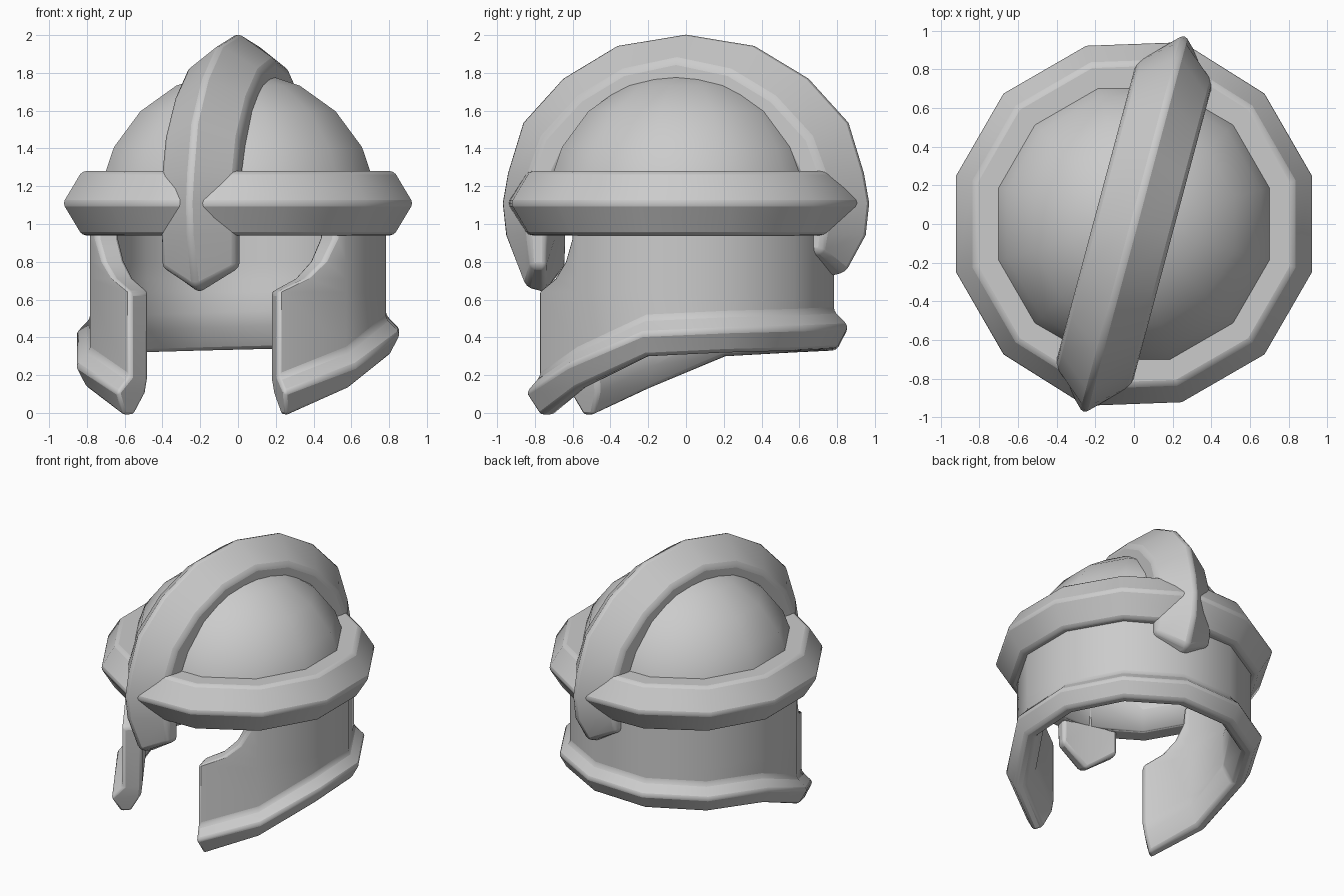
import bpy, bmesh
from math import radians, sin, cos, pi
from mathutils import Matrix

cube = bpy.data.objects.get("Cube")
if cube:
    bpy.data.objects.remove(cube)

steel = bpy.data.materials.new("plain grey steel")
steel.use_nodes = True
grey = (0.6, 0.6, 0.6, 1)
steel.diffuse_color = grey
steel.node_tree.nodes["Principled BSDF"].inputs["Base Color"].default_value = grey

TURN = Matrix.Rotation(radians(-15), 4, 'Z')   # the helmet looks a little to its right


def polar(angle, r, z):
    """Point at an angle in degrees from the front, counted toward +x."""
    a = radians(angle)
    return (r * sin(a), -r * cos(a), z)


def loft(name, sections, closed_path, closed_section, caps=(), bevel=0.0, smooth=40):
    """Skin a list of equal cross-sections; caps are index quads on both ends."""
    bm = bmesh.new()
    rows = [[bm.verts.new(p) for p in s] for s in sections]
    n, m = len(rows), len(rows[0])
    for i in range(n if closed_path else n - 1):
        a, b = rows[i], rows[(i + 1) % n]
        for j in range(m if closed_section else m - 1):
            k = (j + 1) % m
            bm.faces.new((a[j], a[k], b[k], b[j]))
    for quad in caps:
        for row in (rows[0], rows[-1]):
            bm.faces.new([row[q] for q in quad])
    bmesh.ops.remove_doubles(bm, verts=bm.verts, dist=0.0005)
    bmesh.ops.recalc_face_normals(bm, faces=bm.faces)
    bm.transform(TURN)
    mesh = bpy.data.meshes.new(name)
    bm.to_mesh(mesh)
    bm.free()
    mesh.materials.append(steel)
    obj = bpy.data.objects.new(name, mesh)
    bpy.context.collection.objects.link(obj)
    bpy.ops.object.select_all(action='DESELECT')
    obj.select_set(True)
    bpy.context.view_layer.objects.active = obj
    bpy.ops.object.shade_smooth_by_angle(angle=radians(smooth))
    if bevel:
        mod = obj.modifiers.new("soft edges", 'BEVEL')
        mod.width = bevel
        mod.segments = 2
        mod.limit_method = 'ANGLE'
        mod.angle_limit = radians(35)
    return obj


# Twelve-sided dome
latitudes = (-8, 10, 28, 46, 64, 80, 90)
dome = loft("dome", [[polar(30 * i, 0.77 * cos(radians(t)), 1.05 + 0.76 * sin(radians(t)))
                      for t in latitudes] for i in range(12)], True, False)
shell = dome.modifiers.new("thickness", 'SOLIDIFY')
shell.thickness = 0.05
shell.offset = -1

# Ridged brow band around the dome, drawn out slightly where it meets the crest
band = [(0.70, 1.28), (0.855, 1.28), (0.96, 1.11), (0.855, 0.94), (0.72, 0.94)]
loft("brow_band", [[polar(30 * i, r * (1.02 if i % 6 == 0 else 1), z) for r, z in band]
                   for i in range(12)], True, True, bevel=0.02)

# Ridged crest from the nose guard over the top to the nape; (y, z) per half
ridge = [(0, 2.01), (.38, 1.95), (.68, 1.775), (.90, 1.54), (.985, 1.27), (1.015, 1.11),
         (.995, .94), (.88, .66)]
flank = [(0, 1.87), (.29, 1.81), (.53, 1.67), (.73, 1.46), (.81, 1.25), (.81, 1.11),
         (.81, .95), (.80, .77)]
under = [(0, 1.75), (.26, 1.69), (.46, 1.54), (.62, 1.36), (.70, 1.2), (.71, 1.11),
         (.71, .95), (.71, .77)]


def crest_section(i, side):
    lift = 0.08 if side > 0 and i == len(ridge) - 1 else 0
    keel = under[i] if i < len(ridge) - 1 else (.77, .63)
    pts = [(0, ridge[i]), (.205, flank[i]), (.205, under[i]), (0, keel),
           (-.205, under[i]), (-.205, flank[i])]
    return [(x, side * y, z + lift) for x, (y, z) in pts]


last = len(ridge) - 1
crest = [crest_section(i, -1) for i in range(last, 0, -1)]
crest += [crest_section(i, 1) for i in range(last + 1)]
loft("crest_and_nose_guard", crest, False, True,
     caps=((0, 1, 2, 3), (0, 3, 4, 5)), bevel=0.025, smooth=45)


# Cheek and neck guard, open at the face, with a flared lower rim
def hem(angle):
    """Height of the lower edge, rising from cheek tips to nape."""
    steps = [(30, -0.015), (60, 0.13), (90, 0.3), (120, 0.32), (180, 0.34)]
    a = min(angle, 360 - angle)
    for (a0, z0), (a1, z1) in zip(steps, steps[1:]):
        if a <= a1:
            return z0 + (z1 - z0) * max(a - a0, 0) / (a1 - a0)


def facet(angle, r):
    """Radius on a twelve-sided outline."""
    return r * cos(pi / 12) / cos(radians(angle % 30 - 15))


# rows: outer radius, inner radius, height, height counted from hem, edge angle
rows = [(.81, .68, 1.05, False, 56), (.81, .68, .92, False, 55), (.81, .68, .80, False, 50),
        (.81, .68, .71, False, 42), (.81, .67, .64, False, 30), (.81, .67, .20, True, 30),
        (.89, .68, .12, True, 31), (.825, .75, 0, True, 33)]


def guard_column(c):
    outer, inner = [], []
    for r_out, r_in, z, from_hem, edge in rows:
        angle = edge if c == 1 else 360 - edge if c == 11 else 30 * c
        height = z + hem(30 * c) if from_hem else z
        outer.append(polar(angle, facet(angle, r_out), height))
        inner.append(polar(angle, facet(angle, r_in), height))
    return outer + inner[::-1]


size = 2 * len(rows)
ends = [(j, j + 1, size - 2 - j, size - 1 - j) for j in range(len(rows) - 1)]
loft("cheek_and_neck_guard", [guard_column(c) for c in range(1, 12)], False, True,
     caps=ends, bevel=0.02)
